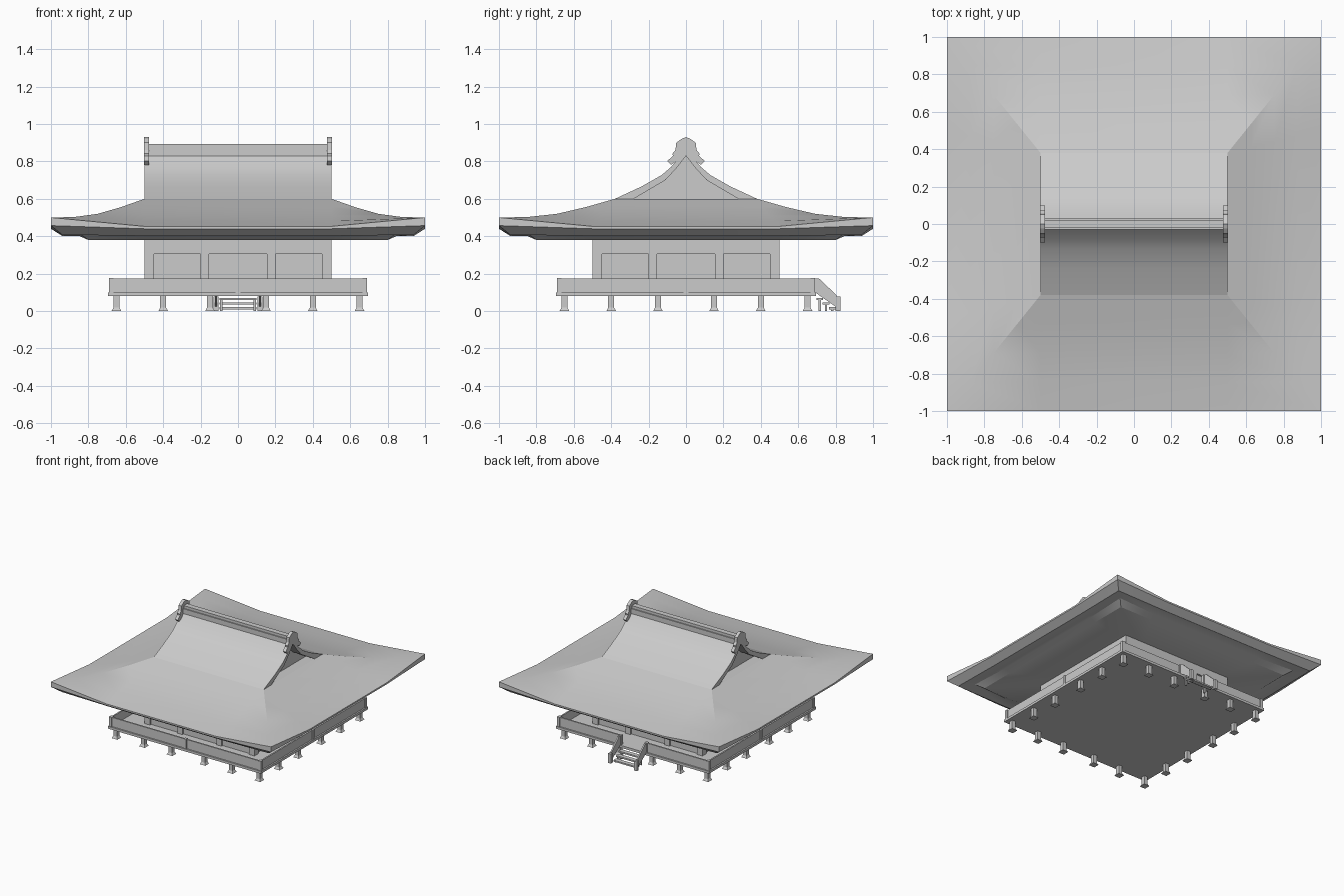
import bpy, bmesh, math
from mathutils import Matrix, Vector

if "Cube" in bpy.data.objects:
    bpy.data.objects.remove(bpy.data.objects["Cube"])


def finish(name, bm, smooth=None):
    bmesh.ops.remove_doubles(bm, verts=bm.verts, dist=1e-5)
    bmesh.ops.recalc_face_normals(bm, faces=bm.faces)
    me = bpy.data.meshes.new(name)
    bm.to_mesh(me)
    bm.free()
    ob = bpy.data.objects.new(name, me)
    bpy.context.collection.objects.link(ob)
    if smooth:
        bpy.ops.object.select_all(action='DESELECT')
        ob.select_set(True)
        bpy.context.view_layer.objects.active = ob
        bpy.ops.object.shade_smooth_by_angle(angle=math.radians(smooth))
    return ob


def add_box(bm, x0, x1, y0, y1, z0, z1, turn=0):
    m = (Matrix.Rotation(turn * math.pi / 2, 4, 'Z')
         @ Matrix.Translation(((x0 + x1) / 2, (y0 + y1) / 2, (z0 + z1) / 2))
         @ Matrix.Diagonal((x1 - x0, y1 - y0, z1 - z0, 1)))
    bmesh.ops.create_cube(bm, size=1, matrix=m)


def boxes(name, items):
    bm = bmesh.new()
    for it in items:
        add_box(bm, *it)
    # separate boxes stay separate: no shared corners are needed
    return finish(name, bm)


def prism(name, yz, x0, x1, smooth=None):
    """Extrude a closed (y, z) outline along x."""
    bm = bmesh.new()
    f = bm.faces.new([bm.verts.new((x0, y, z)) for y, z in yz])
    ext = bmesh.ops.extrude_face_region(bm, geom=[f])
    bmesh.ops.translate(bm, vec=(x1 - x0, 0, 0),
                        verts=[v for v in ext['geom'] if isinstance(v, bmesh.types.BMVert)])
    return finish(name, bm, smooth)


def mirrored(half):
    """Half outline starting on the centre line -> full open outline."""
    return [(-y, z) for y, z in reversed(half[1:])] + half


# Deck
boxes("deck", [(-.695, .695, -.695, .695, .08, .10)])

# Feet around the deck edge
bm = bmesh.new()
spots = (-.65, -.4, -.15, .15, .4, .65)
for x in spots:
    for y in spots:
        if max(abs(x), abs(y)) > .6:
            for r1, r2, z0, z1 in ((.026, .016, 0, .018), (.016, .016, .018, .08)):
                bmesh.ops.create_cone(bm, cap_ends=True, segments=4, radius1=r1 * 1.414,
                                      radius2=r2 * 1.414, depth=z1 - z0,
                                      matrix=Matrix.Translation((x, y, (z0 + z1) / 2))
                                      @ Matrix.Rotation(math.pi / 4, 4, 'Z'))
finish("feet", bm)

# Railing panels, open at the back for the stairs
rails = [(-.68, .68, -.683, -.671, .10, .175, t) for t in (0, 1, 3)]
rails += [(s * .4 - .28, s * .4 + .28, -.683, -.671, .10, .175, 2) for s in (-1, 1)]
boxes("railing", rails)
posts = [(-.69, -.665, -.69, -.665, .10, .178, t) for t in range(4)]
posts += [(-.0125, .0125, -.69, -.665, .10, .178, t) for t in (0, 1, 3)]
posts += [(s * .118 - .0125, s * .118 + .0125, -.69, -.665, .10, .178, 2) for s in (-1, 1)]
boxes("railing_posts", posts)

# Stairs at the back
treads, legs = [], []
for y, z in ((.715, .065), (.748, .04), (.782, .015)):
    treads.append((-.1, .1, y - .018, y + .018, z - .006, z + .006))
    legs += [(s * .09 - .007, s * .09 + .007, y - .006, y + .006, 0, z) for s in (-1, 1)]
boxes("stair_treads", treads)
boxes("stair_legs", legs)
for s, side in ((-1, "left"), (1, "right")):
    prism("stair_rail_" + side, [(.69, .175), (.71, .175), (.805, .085), (.805, .02), (.69, .10)],
          s * .118 - .006, s * .118 + .006)
boxes("stair_posts", [(s * .118 - .0125, s * .118 + .0125, .8, .825, 0, .078) for s in (-1, 1)])

# Hall walls: recessed core, pillars and lintel
boxes("wall_panels", [(-.485, .485, -.485, .485, .10, .385)])
boxes("wall_lintel", [(-.5, .5, -.5, .5, .305, .385)])
boxes("wall_pillars", [(a, b, -.5, -.48, .10, .305, t) for t in range(4)
                       for a, b in ((-.5, -.45), (-.2, -.155), (.155, .2), (.45, .5))])


# Lower roof skirt and stepped eaves, one ring per level
def ring(bm, hx, hy, bx, by, zm, zc):
    pts = [(-hx, -hy, zc), (-bx, -hy, zm), (bx, -hy, zm),
           (hx, -hy, zc), (hx, -by, zm), (hx, by, zm)]
    pts += [(-x, -y, z) for x, y, z in pts]
    return [bm.verts.new(p) for p in pts]


bm = bmesh.new()
rings = []
slope = ((0, .60, .60), (.25, .555, .556), (.5, .512, .520), (.75, .481, .503), (1, .453, .50))
for t, zm, zc in slope:
    rings.append(ring(bm, .5 + .5 * t, .38 + .62 * t, .5, .38 + .12 * t, zm, zc))
for h, b, zm, zc in ((1, .5, .44, .457), (.94, .5, .402, .408), (.85, .5, .402, .417),
                     (.80, .5, .38, .38), (.45, .3, .38, .38)):
    rings.append(ring(bm, h, h, b, b, zm, zc))
for a, b in zip(rings, rings[1:]):
    for i in range(12):
        j = (i + 1) % 12
        bm.faces.new((a[i], a[j], b[j], b[i]))
bmesh.ops.dissolve_degenerate(bm, dist=1e-5, edges=bm.edges)
finish("roof_skirt", bm, 25)

# Upper gabled roof shell
outer = [(0, .86), (.04, .815), (.08, .77), (.13, .727), (.24, .665), (.38, .60)]
inner = [(0, .83), (.05, .765), (.11, .70), (.28, .60)]
prism("gable_roof", mirrored(outer) + mirrored(inner)[::-1], -.5, .5, 25)
prism("gable_wall", mirrored(inner), -.42, .42)
boxes("gable_floor", [(-.5, .5, -.32, .32, .585, .60)])

# Ridge beam and end ornaments
boxes("ridge", [(-.49, .49, -.03, .03, .83, .87), (-.49, .49, -.022, .022, .87, .892)])
crest = [(0, .93), (.025, .92), (.052, .90), (.056, .862), (.072, .842), (.07, .83),
         (.10, .802), (.08, .782)]
for s, side in ((-1, "left"), (1, "right")):
    prism("ridge_ornament_" + side, mirrored(crest) + [(0, .835)], s * .49 - .013, s * .49 + .013)
